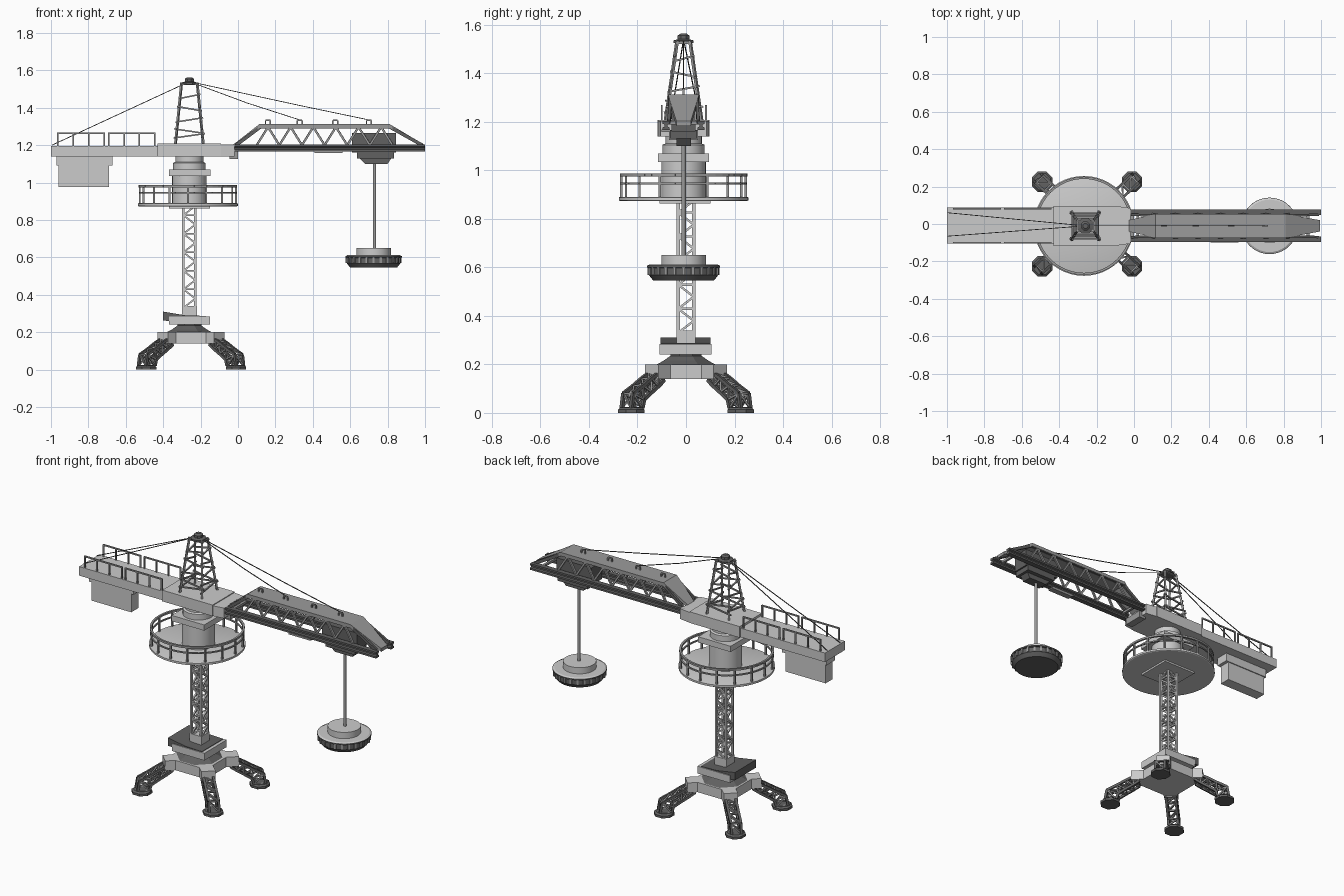
import bpy, bmesh
from math import sin, cos, pi
from mathutils import Vector, Matrix

if "Cube" in bpy.data.objects:
    bpy.data.objects.remove(bpy.data.objects["Cube"])

MX, UY = -0.26, -0.01      # mast x, centre y of upper works
MATS = {}
for key, v in (("grey", .52), ("mid", .33), ("dark", .12)):
    MATS[key] = bpy.data.materials.new(key + "_paint")
    MATS[key].diffuse_color = (v, v, v, 1)
DARK = ("jib_front_rail", "jib_back_rail", "jib_edge", "trolley", "tray_wedge", "turntable", "foot",
        "load_rim", "stay", "leg_chords", "head_cap")
MID = ("jib", "leg_bracing", "hoist", "load_teeth", "platform_top_rail", "platform_middle_rail",
       "platform_posts", "deck_railing", "head")


def finish(name, bm):
    bmesh.ops.recalc_face_normals(bm, faces=bm.faces[:])
    me = bpy.data.meshes.new(name)
    bm.to_mesh(me)
    bm.free()
    me.materials.append(MATS["dark" if name.startswith(DARK) else "mid" if name.startswith(MID) else "grey"])
    ob = bpy.data.objects.new(name, me)
    bpy.context.collection.objects.link(ob)
    return ob


def loft(name, rings):
    # skin a list of equal-length point rings, capped at both ends
    bm = bmesh.new()
    vs = [[bm.verts.new(p) for p in r] for r in rings]
    n = len(vs[0])
    for a, b in zip(vs, vs[1:]):
        for i in range(n):
            bm.faces.new((a[i], a[(i + 1) % n], b[(i + 1) % n], b[i]))
    bm.faces.new(vs[0])
    bm.faces.new(vs[-1])
    return finish(name, bm)


def box(name, x0, x1, y0, y1, z0, z1):
    return loft(name, [[(x0, y0, z), (x1, y0, z), (x1, y1, z), (x0, y1, z)] for z in (z0, z1)])


def lathe(name, x, y, prof, n=32, turn=0.0):
    # prof: (radius, z) pairs from bottom to top
    a = [2 * pi * (i + turn) / n for i in range(n)]
    ob = loft(name, [[(x + r * cos(t), y + r * sin(t), z) for t in a] for r, z in prof])
    if n > 12:
        for p in ob.data.polygons:
            p.use_smooth = True
        ob.data.set_sharp_from_angle(angle=0.5)
    return ob


def side_prism(name, prof, y0, y1):
    return loft(name, [[(x, y, z) for x, z in prof] for y in (y0, y1)])


def beams(name, segs, t=0.01, h=None):
    # square bars joining point pairs
    bm = bmesh.new()
    for p, q in segs:
        p, q = Vector(p), Vector(q)
        d = q - p
        up = 'Z' if abs(d.z) < 0.99 * d.length else 'Y'
        m = Matrix.Translation((p + q) / 2) @ d.to_track_quat('X', up).to_matrix().to_4x4() \
            @ Matrix.Diagonal((d.length, t, h or t, 1))
        bmesh.ops.create_cube(bm, size=1, matrix=m)
    return finish(name, bm)


def path(pts):
    return list(zip(pts, pts[1:]))


# Base block, corner sockets, legs and feet
box("base_block", MX - .13, MX + .135, -.13, .13, .14, .20)
for k, (sx, sy) in enumerate([(1, 1), (-1, 1), (-1, -1), (1, -1)]):
    def P(r, w, z):
        return (MX + .009 + sx * r * .735 - sy * w * .7, sy * r * .69 + sx * w * .7, z)
    loft(f"leg_socket_{k}", [[P(.10, -.04, z), P(.205, -.04, z), P(.205, .04, z), P(.10, .04, z)]
                             for z in (.14, .20)])
    up = [(.19, .165), (.235, .142), (.285, .112), (.345, .08), (.355, .02)]
    lo = [(.16, .135), (.195, .11), (.235, .085), (.28, .055), (.29, .02)]
    segs, rungs = [], []
    for w in (-.028, .028):
        segs += path([P(r, w, z) for r, z in up]) + path([P(r, w, z) for r, z in lo])
        for i in range(5):
            rungs.append((P(up[i][0], w, up[i][1]), P(lo[i][0], w, lo[i][1])))
            if i < 4:
                rungs.append((P(up[i][0], w, up[i][1]), P(lo[i + 1][0], w, lo[i + 1][1])))
    for c in (up, lo):
        for i in range(4):
            rungs.append((P(c[i][0], -.028, c[i][1]), P(c[i][0], .028, c[i][1])))
            rungs.append((P(c[i][0], -.028, c[i][1]), P(c[i + 1][0], .028, c[i + 1][1])))
    beams(f"leg_chords_{k}", segs, .014)
    beams(f"leg_bracing_{k}", rungs, .008)
    fx, fy, _ = P(.327, 0, 0)
    lathe(f"foot_{k}", fx, fy, [(.059, 0), (.059, .014), (.048, .022)], 8, .5)

# Turntable and tray under the mast
lathe("turntable", MX, 0, [(.13, .20), (.10, .215), (.07, .235), (.07, .245)], 8, .5)
box("tray", MX - .11, MX + .11, -.11, .105, .24, .284)
side_prism("tray_wedge", [(-.40, .262), (-.17, .25), (-.17, .287), (-.28, .29), (-.40, .31)], -.105, .10)
box("mast_foot", MX - .04, MX + .04, -.04, .04, .27, .34)

# Lattice mast
h, z0, z1, n = .032, .33, .875, 11
corners = [(MX - h, -h), (MX + h, -h), (MX + h, h), (MX - h, h)]
beams("mast_posts", [((x, y, z0), (x, y, z1)) for x, y in corners], .013)
br = []
for i in range(n):
    za, zb = z0 + (z1 - z0) * i / n, z0 + (z1 - z0) * (i + 1) / n
    for j in range(4):
        a, b = corners[j], corners[(j + 1) % 4]
        # mirrored on opposite faces so both line up when seen through
        if (i + j // 2) % 2:
            a, b = b, a
        br.append(((*a, za), (*b, zb)))
        if i % 2 == 0:
            br.append(((*a, za), (*b, za)))
beams("mast_bracing", br, .009)

# Round platform with railing
px, pr = -.268, .257
box("platform_support", MX - .11, MX + .11, -.11, .10, .862, .875)
lathe("platform", px, UY, [(.262, .873), (.267, .876), (.267, .888), (.262, .89)], 48)
ring = [(px + pr * cos(2 * pi * i / 48), UY + pr * sin(2 * pi * i / 48)) for i in range(49)]
beams("platform_posts", [((*p, .885), (*p, .985)) for p in ring[:-1:3]], .01)
for nm, z, t in (("top", .98, .012), ("middle", .945, .008)):
    beams(f"platform_{nm}_rail", path([(*p, z) for p in ring]), t)

# Slewing column
lathe("column", MX, UY, [(.092, .885), (.092, 1.04)])
box("column_collar", MX - .108, MX + .112, UY - .105, UY + .105, 1.035, 1.07)
lathe("slew_ring", MX, UY, [(.087, 1.07), (.087, 1.105), (.075, 1.11), (.075, 1.145)])

# Counter deck, railings and counterweight
box("counter_deck", -1, -.42, UY - .095, UY + .098, 1.14, 1.195)
box("centre_deck", -.43, -.09, UY - .107, UY + .107, 1.14, 1.208)
loft("front_deck", [[(x, UY - w, 1.14), (x, UY + w, 1.14), (x, UY + w, 1.203), (x, UY - w, 1.203)]
                    for x, w in ((-.09, .105), (-.02, .095))])
box("jib_hinge", -.045, 0, UY - .06, UY + .06, 1.125, 1.165)
box("counterweight_mount", -.97, -.67, UY - .04, UY + .04, 1.09, 1.14)
box("counterweight", -.96, -.69, UY - .034, UY + .034, .975, 1.09)
rail = []
for y in (UY - .09, UY + .092):
    for a, b in ((-.965, -.715), (-.69, -.445)):
        rail.append(((a, y, 1.265), (b, y, 1.265)))
        for i in range(4):
            x = a + (b - a) * i / 3
            rail.append(((x, y, 1.19), (x, y, 1.268)))
beams("deck_railing", rail, .008)

# Tapering tower head with loose rungs
def T(i, z):
    f = (z - 1.2) / .33
    return (MX + (-1, 1, 1, -1)[i] * (.075 - .033 * f), UY + (-1, -1, 1, 1)[i] * (.075 - .048 * f), z)
beams("head_posts", [(T(i, 1.2), T(i, 1.535)) for i in range(4)], .011)
rungs = []
for k, z in enumerate((1.25, 1.275, 1.335, 1.395, 1.46, 1.525)):
    for i in range(4):
        a, b = Vector(T(i, z)), Vector(T((i + 1) % 4, z))
        tilt = Vector((0, 0, .012 * (-1) ** (k + i // 2))) if k < 5 else Vector()
        e = (b - a) * .1
        rungs.append((a - e - tilt, b + e + tilt))
beams("head_rungs", rungs, .008)
lathe("head_cap", MX, UY, [(.045, 1.525), (.045, 1.535), (.026, 1.54), (.026, 1.555), (.014, 1.563)], 8, .5)

# Stay cables
top = (MX, UY, 1.54)
beams("stay_cables", [(top, (-.995, UY + .07, 1.2)), (top, (-.995, UY - .055, 1.2)),
                      (top, (.05, UY, 1.425)), ((.05, UY, 1.425), (.33, UY, 1.335)),
                      (top, (.34, UY, 1.41)), ((.34, UY, 1.41), (.70, UY, 1.335))], .004)

# Jib: hood plate, rails, web, lugs
st = [(-.03, 1.20, .03), (.115, 1.313, .064), (.81, 1.313, .064), (.995, 1.203, .03)]
loft("jib_hood", [[(x, UY - w, z - .02), (x, UY + w, z - .02), (x, UY + w, z), (x, UY - w, z)]
                  for x, z, w in st])
web, ends = [], []
for s, nm in ((-1, "front"), (1, "back")):
    y = UY + s * .072
    sec = [(-.015, -.019), (.015, -.019), (.015, -.008), (.006, -.004), (.006, .004), (.015, .008),
           (.015, .019), (-.015, .019), (-.015, .008), (-.006, .004), (-.006, -.004), (-.015, -.008)]
    loft(f"jib_{nm}_rail", [[(x, y + a, 1.184 + b) for a, b in sec] for x in (-.04, 1)])
    web += path([(.10 + .0605 * i, UY + s * (.062 if i % 2 == 0 else .056), 1.20 if i % 2 == 0 else 1.297)
                 for i in range(13)])
    ends += path([(-.01, UY + s * .06, 1.2), (.12, UY + s * .054, 1.298),
                  (.81, UY + s * .054, 1.298), (.985, UY + s * .06, 1.2)])
beams("jib_web", web, .011)
beams("jib_edge_frame", ends, .013, .018)
beams("jib_cross_ties", [((x, UY - .07, 1.195), (x, UY + .07, 1.195)) for x in (.02, .93)], .014)
box("jib_junction_box", .41, .56, UY - .09, UY - .055, 1.157, 1.168)
lugs = []
for x in (.16, .33, .52, .70):
    lugs += path([(x - .013, UY, 1.31), (x - .013, UY, 1.333), (x + .013, UY, 1.333), (x + .013, UY, 1.31)])
beams("jib_lugs", lugs, .007)

# Trolley and hoist rod
box("trolley_winch", .61, .845, UY - .05, UY + .05, 1.16, 1.265)
box("trolley_body", .635, .835, UY - .055, UY + .055, 1.13, 1.165)
side_prism("trolley_underside", [(.65, 1.13), (.68, 1.10), (.80, 1.10), (.82, 1.13)], UY - .03, UY + .03)
lathe("hoist_rod", .73, UY, [(.009, .64), (.009, 1.11)], 12)

# Round load with toothed rim
lathe("load_rim", .725, UY, [(.125, .545), (.143, .568), (.143, .597), (.151, .599), (.151, .607)], 40)
lathe("load_lid", .725, UY, [(.15, .606), (.14, .612)], 40)
lathe("load_top", .725, UY, [(.092, .605), (.092, .65)], 40)
teeth = []
for i in range(24):
    c, s = cos(2 * pi * i / 24), sin(2 * pi * i / 24)
    teeth.append(((.725 + .13 * c, UY + .13 * s, .584), (.725 + .149 * c, UY + .149 * s, .584)))
beams("load_teeth", teeth, .012, .03)

for m in bpy.data.materials:
    if m.users and not m.is_grease_pencil:
        m.use_nodes = True
        m.node_tree.nodes["Principled BSDF"].inputs["Base Color"].default_value = m.diffuse_color
